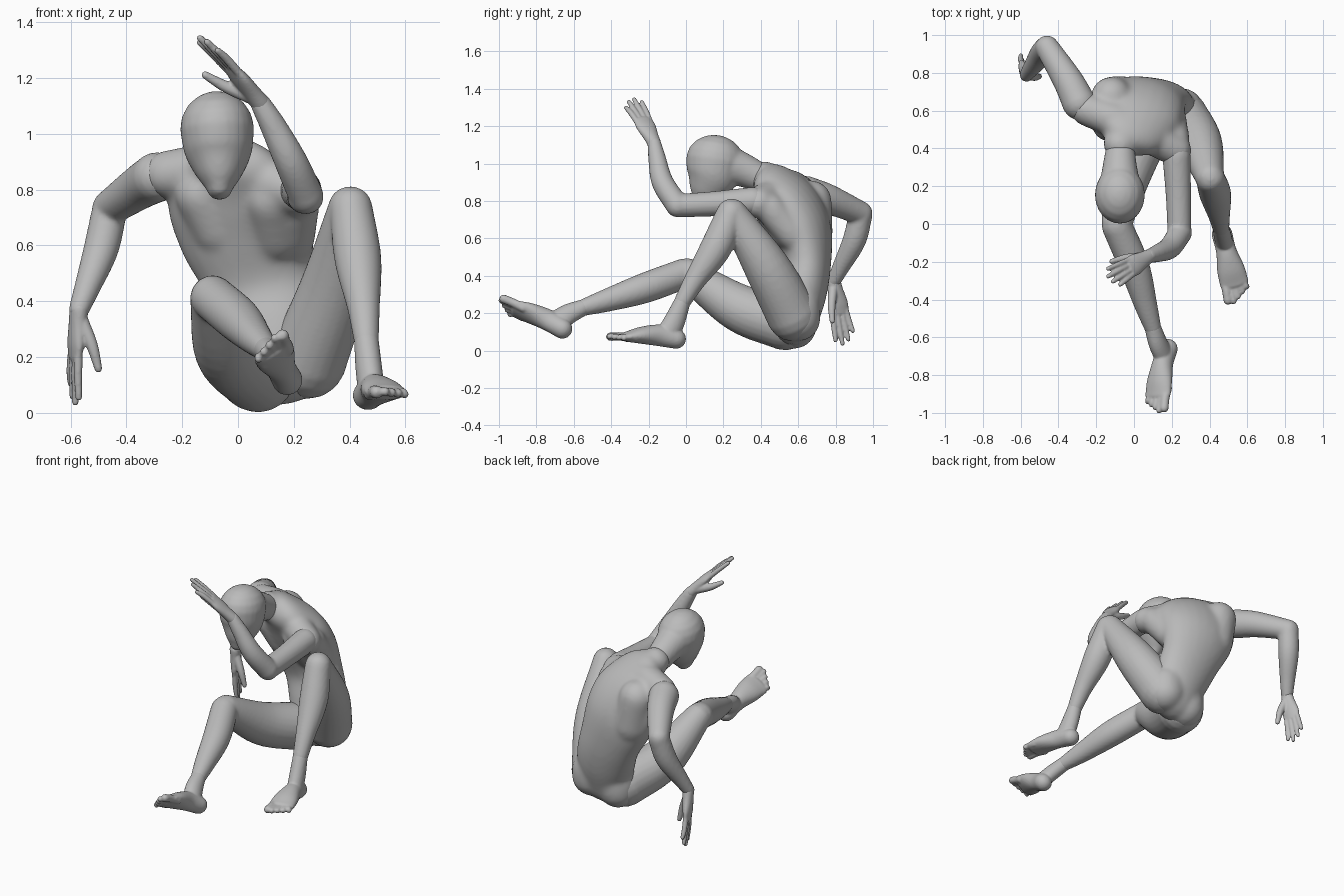
import bpy, bmesh, math
from mathutils import Matrix, Vector

cube = bpy.data.objects.get("Cube")
if cube:
    bpy.data.objects.remove(cube, do_unlink=True)

# One matte grey for the whole figure
GREY = (.5, .5, .5, 1)
clay = bpy.data.materials.new("clay_grey")
clay.use_nodes = True
clay.diffuse_color = GREY
shader = next(n for n in clay.node_tree.nodes if n.type == 'BSDF_PRINCIPLED')
shader.inputs["Base Color"].default_value = GREY
shader.inputs["Roughness"].default_value = .6

SIDES = 24
STEPS = 6


def smooth_path(stations):
    """Catmull-Rom through (x, y, z, half_width, half_depth) stations."""
    pts = [Vector(s if len(s) == 5 else (*s, s[3])) for s in stations]
    pts = [pts[0] * 2 - pts[1]] + pts + [pts[-1] * 2 - pts[-2]]
    out = []
    for a, b, c, d in zip(pts, pts[1:], pts[2:], pts[3:]):
        for k in range(STEPS):
            t = k / STEPS
            out.append((b * 2 + (c - a) * t + (a * 2 - b * 5 + c * 4 - d) * t ** 2
                        + (b * 3 - a - c * 3 + d) * t ** 3) / 2)
    return out + [pts[-2]]


def loft(bm, stations, side=(1, 0, 0), end_side=None, caps=None, frame=None):
    """Elliptical tube along a smooth path, closed by domes."""
    path = smooth_path(stations)
    side = Vector(side)
    end_side = Vector(end_side or side)
    caps = caps or (min(path[0][3:]), min(path[-1][3:]))
    sections = []
    last = len(path) - 1
    for i, p in enumerate(path):
        ahead, behind = path[min(i + 1, last)], path[max(i - 1, 0)]
        tangent = (Vector(ahead[:3]) - Vector(behind[:3])).normalized()
        sections.append((Vector(p[:3]), tangent, side.lerp(end_side, i / last), p[3], p[4]))

    def dome(section, height):
        c, t, s, a, b = section
        turns = [math.radians(d) for d in (20, 40, 60, 75, 86)]
        return [(c + t * height * math.sin(q), t, s, a * math.cos(q), b * math.cos(q))
                for q in turns]

    sections = dome(sections[0], -caps[0])[::-1] + sections + dome(sections[-1], caps[1])
    rings = []
    for c, t, s, a, b in sections:
        u = (s - t * s.dot(t)).normalized()
        v = t.cross(u)
        ring = []
        for k in range(SIDES):
            q = math.tau * k / SIDES
            co = c + u * a * math.cos(q) + v * b * math.sin(q)
            ring.append(bm.verts.new(frame @ co if frame else co))
        rings.append(ring)
    for r0, r1 in zip(rings, rings[1:]):
        for k in range(SIDES):
            n = (k + 1) % SIDES
            bm.faces.new((r0[k], r0[n], r1[n], r1[k]))
    bm.faces.new(rings[0][::-1])
    bm.faces.new(rings[-1])


def finish(name, bm, voxel, relax):
    """Make the object; the remesh fuses overlapping lofts into one skin."""
    bmesh.ops.recalc_face_normals(bm, faces=bm.faces)
    for f in bm.faces:
        f.smooth = True
    mesh = bpy.data.meshes.new(name)
    bm.to_mesh(mesh)
    bm.free()
    mesh.materials.append(clay)
    ob = bpy.data.objects.new(name, mesh)
    bpy.context.collection.objects.link(ob)
    fuse = ob.modifiers.new("fuse", 'REMESH')
    fuse.mode = 'VOXEL'
    fuse.voxel_size = voxel
    fuse.use_smooth_shade = True
    soften = ob.modifiers.new("soften", 'SMOOTH')
    soften.factor = .5
    soften.iterations = relax


def limb(name, upper, lower):
    bm = bmesh.new()
    loft(bm, upper)
    loft(bm, lower)
    finish(name, bm, .01, 5)


def make_frame(origin, x, y):
    """Rigid frame: y exact, x squared up against it."""
    y = Vector(y).normalized()
    x = Vector(x)
    x = (x - y * x.dot(y)).normalized()
    m = Matrix((x, y, x.cross(y))).transposed().to_4x4()
    m.translation = origin
    return m


def hand(name, wrist, forward, thumb_side, palm):
    m = make_frame(wrist, thumb_side, forward)
    bm = bmesh.new()
    loft(bm, [(0, 0, 0, .037, .034), (0, .05, 0, .043, .031),
              (0, .12, 0, .056, .027), (0, .17, 0, .054, .019)], frame=m)
    for x, tip in zip((.038, .013, -.013, -.037), (.32, .345, .33, .29)):
        loft(bm, [(x, .15, 0, .015), (x * 1.2, .23, palm * .004, .015),
                  (x * 1.4, tip - .01, palm * .012, .012)], frame=m)
    loft(bm, [(.015, .04, palm * .01, .025), (.05, .12, palm * .045, .021),
              (.07, .2, palm * .07, .014)], frame=m)
    finish(name, bm, .006, 2)


def foot(name, heel, forward, ankle, big_toe):
    up = Vector(ankle) - Vector(heel)
    m = make_frame(heel, Vector(forward).cross(up), forward)
    top = m.inverted() @ Vector(ankle)
    bm = bmesh.new()
    # Sole and instep
    loft(bm, [(0, .05, .055, .055, .053), (0, .14, .062, .054, .058),
              (0, .24, .05, .073, .046), (0, .32, .032, .077, .028)], frame=m)
    # Ankle
    loft(bm, [(*top, .044), (0, .07, .15, .047, .057), (0, .1, .07, .047, .062)], frame=m)
    # Toes
    for i, tip in enumerate((.42, .425, .405, .385, .365)):
        x = big_toe * (.05 - .026 * i)
        r = .016 if i else .023
        loft(bm, [(x, .28, .03, r), (x, .34, .03, r), (x * 1.1, tip - r, .022, r)], frame=m)
    finish(name, bm, .007, 2)


# Torso: spine loft and shoulder girdle fused with the masses below
bm = bmesh.new()
loft(bm, [(.16, .58, .15, .15, .12), (.14, .62, .3, .185, .13), (.09, .65, .46, .2, .125),
          (.03, .625, .64, .245, .15), (-.01, .565, .78, .255, .145),
          (-.04, .48, .885, .2, .11), (-.075, .42, .93, .09, .083)],
     side=(1, .1, .15), end_side=(.9, -.4, -.12))
loft(bm, [(-.25, .605, .855, .087), (-.05, .53, .87, .095), (.22, .39, .79, .085)],
     side=(0, 0, 1))
# Right and left chest, right shoulder blade, left flank
loft(bm, [(-.13, .53, .78, .095), (-.07, .575, .66, .1)])
loft(bm, [(.12, .455, .765, .1), (.14, .545, .64, .1)])
loft(bm, [(-.12, .67, .8, .11), (-.08, .665, .62, .12)])
loft(bm, [(.21, .45, .76, .085), (.19, .57, .62, .085)])
# Buttocks
for x, y, z in ((.08, .58, .15), (.25, .6, .19)):
    loft(bm, [(x, y, z - .02, .12), (x, y, z + .03, .12)])
finish("torso", bm, .012, 18)

# Head, tapering to the chin, with the neck running back into the shoulders
bm = bmesh.new()
loft(bm, [(-.075, .155, 1.02, .133, .155), (-.07, .14, .93, .12, .138),
          (-.067, .115, .855, .083, .1), (-.066, .1, .8, .045, .063)], caps=(.133, .035))
loft(bm, [(-.075, .2, 1, .112), (-.075, .3, .967, .092), (-.073, .38, .932, .08)])
finish("head", bm, .01, 8)

# Arms: the left is raised before the face, the right props behind
limb("left_arm",
     [(.225, .36, .8, .075), (.235, .15, .785, .067), (.24, -.04, .775, .063)],
     [(.245, -.045, .775, .063), (.19, -.125, .9, .059), (.125, -.155, 1.03, .047),
      (.08, -.17, 1.11, .037)])
limb("right_arm",
     [(-.29, .64, .845, .09), (-.35, .76, .81, .08), (-.46, .935, .735, .063)],
     [(-.46, .935, .73, .063), (-.49, .9, .59, .063), (-.54, .83, .45, .047),
      (-.57, .79, .37, .037)])
hand("left_hand", (.08, -.17, 1.11), (-.2, -.12, .24), (-.05, .1, .01), -1)
hand("right_hand", (-.57, .79, .37), (-.03, .06, -.33), (.032, -.1, -.02), 1)

# Legs: the left knee is drawn up, the right leg reaches forward
limb("left_leg",
     [(.25, .57, .19, .14), (.345, .43, .45, .122), (.4, .25, .735, .077)],
     [(.405, .24, .735, .077), (.43, .16, .55, .084), (.45, .05, .38, .059),
      (.46, -.02, .26, .045)])
limb("right_leg",
     [(.07, .53, .143, .142), (-.03, .28, .23, .128), (-.09, .01, .412, .082)],
     [(-.09, -.01, .412, .081), (0, -.22, .335, .081), (.06, -.42, .27, .062),
      (.1, -.55, .23, .045)])
foot("left_foot", (.455, -.012, .002), (.095, -.38, .05), (.46, -.02, .26), 1)
foot("right_foot", (.215, -.645, .055), (-.09, -.34, .175), (.1, -.55, .23), -1)
